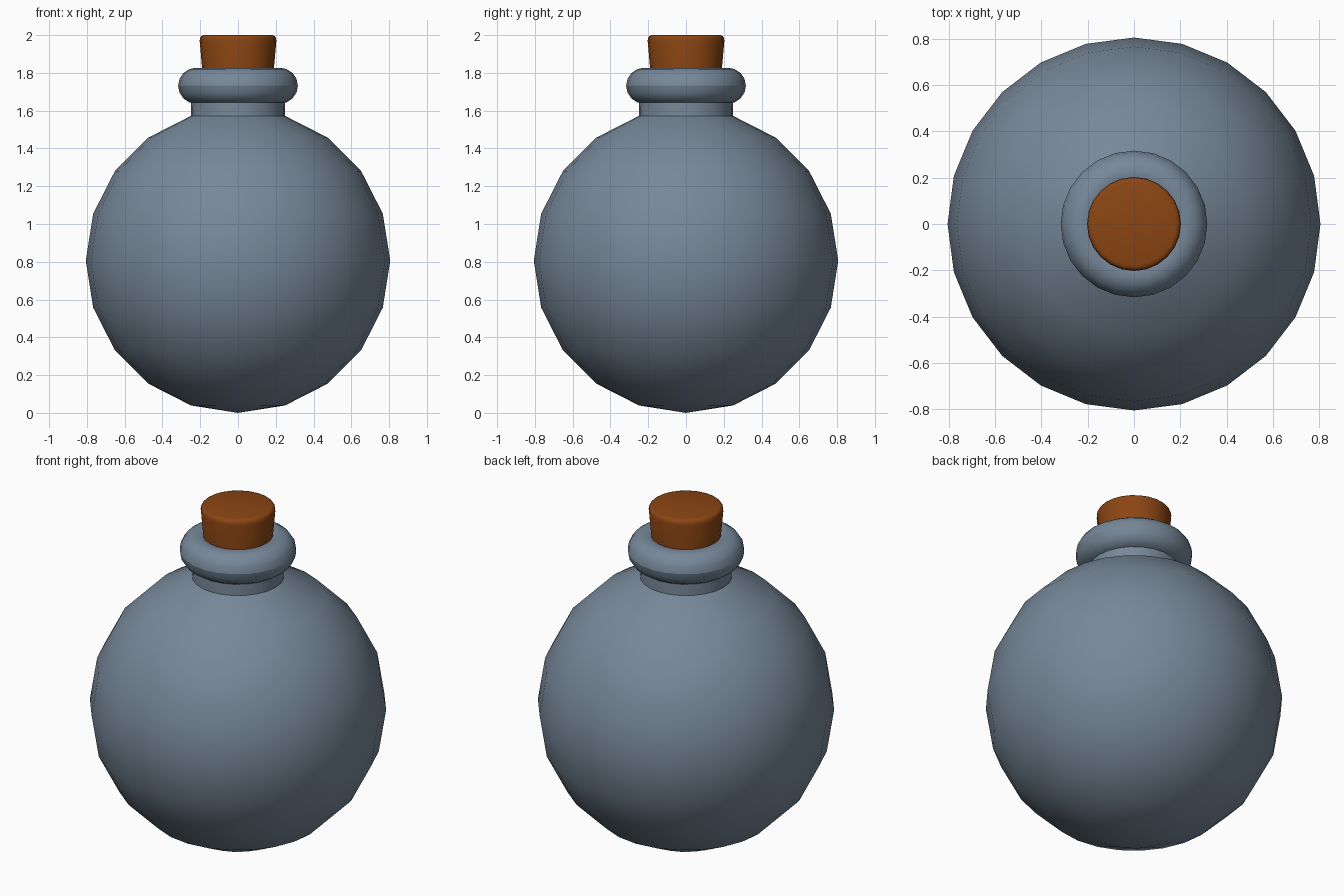
import bpy, math

if "Cube" in bpy.data.objects:
    bpy.data.objects.remove(bpy.data.objects["Cube"])


def material(name, color):
    m = bpy.data.materials.new(name)
    m.diffuse_color = (*color, 1)
    m.use_nodes = True
    m.node_tree.nodes["Principled BSDF"].inputs["Base Color"].default_value = m.diffuse_color
    return m


glass = material("slate glass", (0.184, 0.246, 0.319))
cork_brown = material("cork brown", (0.258, 0.060, 0.0065))


def lathe(name, profile, mat, segments=24, angle=40):
    """Spin an (r, z) profile about z; r = 0 makes a pole."""
    verts, rings, faces = [], [], []
    for r, z in profile:
        n = 1 if r < 1e-6 else segments
        rings.append([len(verts) + i for i in range(n)])
        for i in range(n):
            a = 2 * math.pi * i / segments
            verts.append((r * math.cos(a), r * math.sin(a), z))
    for lo, hi in zip(rings, rings[1:]):
        for i in range(segments):
            j = (i + 1) % segments
            if len(lo) == 1:
                faces.append((lo[0], hi[j], hi[i]))
            elif len(hi) == 1:
                faces.append((lo[i], lo[j], hi[0]))
            else:
                faces.append((lo[i], lo[j], hi[j], hi[i]))
    me = bpy.data.meshes.new(name)
    me.from_pydata(verts, [], faces)
    me.materials.append(mat)
    ob = bpy.data.objects.new(name, me)
    bpy.context.collection.objects.link(ob)
    bpy.ops.object.select_all(action='DESELECT')
    ob.select_set(True)
    bpy.context.view_layer.objects.active = ob
    bpy.ops.object.shade_smooth_by_angle(angle=math.radians(angle))
    return ob


# Round flask body (ten rings, open at the top) running into the short neck
R = 0.806
body = [(R * math.sin(math.radians(18 * k)), R - R * math.cos(math.radians(18 * k)))
        for k in range(10)]
body[0] = (0, 0)
lathe("flask_body", body + [(0.246, 1.72)], glass)

# Rounded lip ring around the mouth
lip = [(0.222 + 0.095 * math.cos(2 * math.pi * k / 16),
        1.732 + 0.095 * math.sin(2 * math.pi * k / 16)) for k in range(17)]
lathe("lip_ring", lip, glass, angle=60)

# Tapered cork with a softened top edge
lathe("cork_stopper", [(0, 1.62), (0.172, 1.62), (0.203, 1.97), (0.2, 1.987),
                       (0.193, 1.996), (0.18, 2.0), (0, 2.0)], cork_brown)
